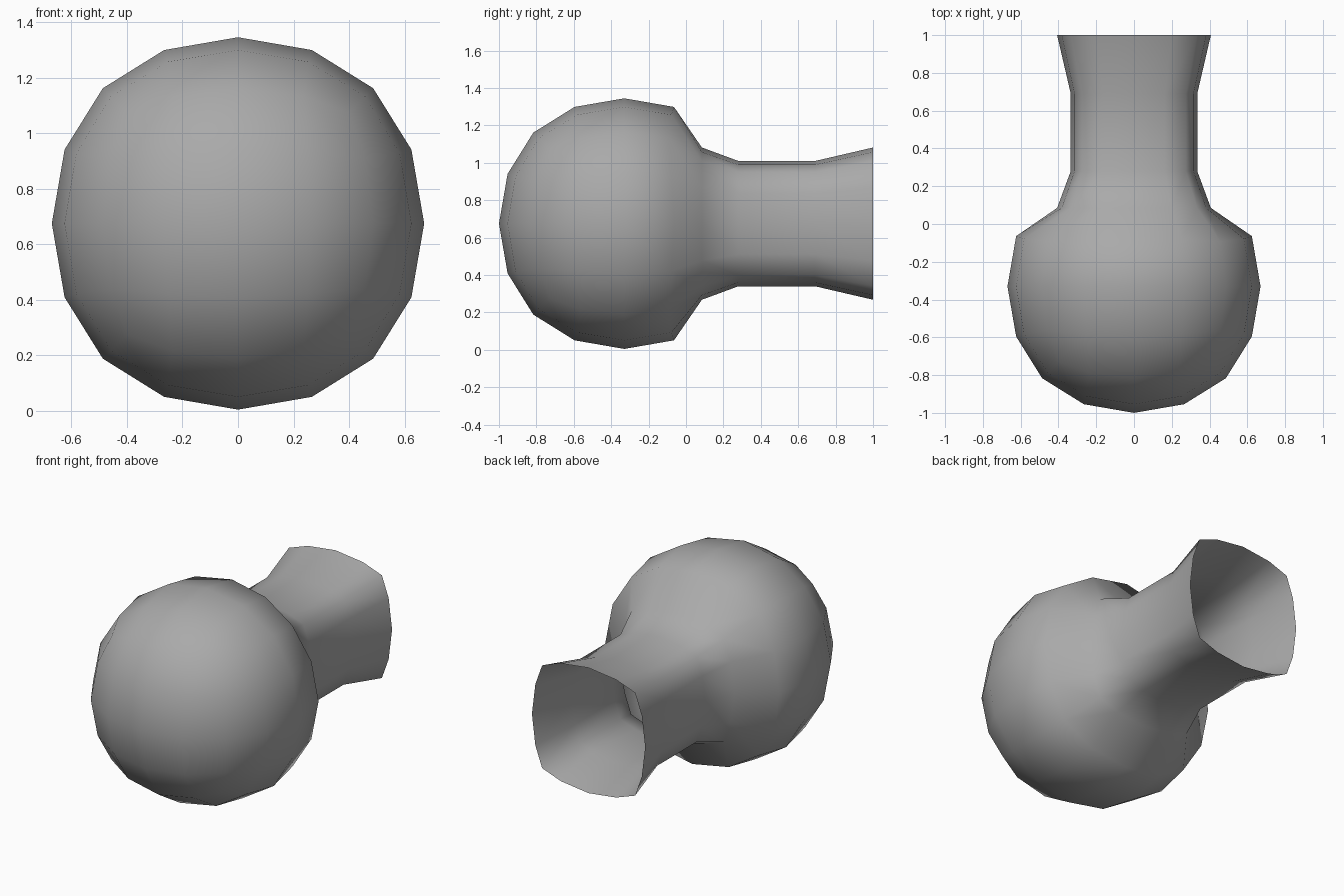
import bpy, bmesh

# Clear the default cube
old = bpy.data.objects.get("Cube")
if old:
    bpy.data.objects.remove(old, do_unlink=True)

BALL_Y, BALL_Z = -0.33, 0.675
EDGE = 0.4865  # half-width of the opening before it is narrowed
# Neck rings from ball to flared mouth: (y, half-width)
RINGS = [(0.085, 0.407), (0.28, 0.335), (0.69, 0.335), (1.0, 0.407)]

grey = bpy.data.materials.new("grey")
grey.use_nodes = True
colour = (0.4, 0.4, 0.4, 1)
grey.diffuse_color = colour
grey.node_tree.nodes["Principled BSDF"].inputs["Base Color"].default_value = colour

# Ball: a cube rounded by two levels of subdivision
bpy.ops.mesh.primitive_cube_add(size=1.596)
body = bpy.context.object
body.name = body.data.name = "ball_with_neck"
mod = body.modifiers.new("round", 'SUBSURF')
mod.levels = mod.render_levels = 2
bpy.ops.object.modifier_apply(modifier=mod.name)

bm = bmesh.new()
bm.from_mesh(body.data)

# Open the back patch of the ball
back = []
for f in bm.faces:
    c = f.calc_center_median()
    if c.y > max(abs(c.x), abs(c.z)):
        back.append(f)
bmesh.ops.delete(bm, geom=back, context='FACES')
edges = [e for e in bm.edges if e.is_boundary]
verts = list({v for e in edges for v in e.verts})

# Neck: flatten and narrow the opening, then extrude ring by ring
width = EDGE
for i, (y, w) in enumerate(RINGS):
    if i:
        geom = bmesh.ops.extrude_edge_only(bm, edges=edges)["geom"]
        verts = [g for g in geom if isinstance(g, bmesh.types.BMVert)]
        edges = [g for g in geom if isinstance(g, bmesh.types.BMEdge) and g.is_boundary]
    for v in verts:
        v.co.x *= w / width
        v.co.z *= w / width
        v.co.y = y - BALL_Y
    width = w

bmesh.ops.translate(bm, verts=bm.verts[:], vec=(0, BALL_Y, BALL_Z))
bmesh.ops.recalc_face_normals(bm, faces=bm.faces[:])
for f in bm.faces:
    f.smooth = True
bm.to_mesh(body.data)
bm.free()
body.data.materials.append(grey)
